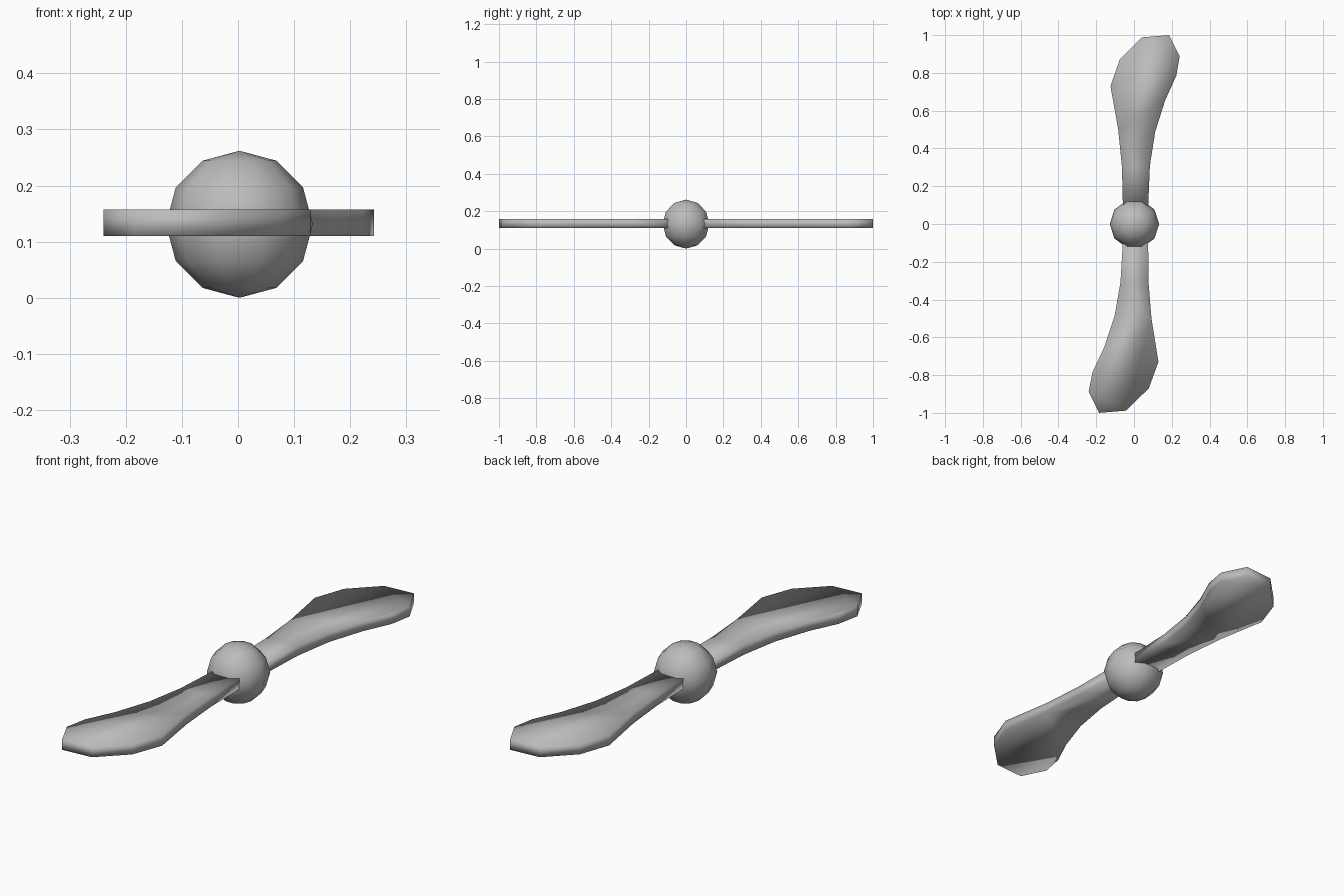
import bpy, bmesh, math
from mathutils import Matrix

cube = bpy.data.objects.get("Cube")
if cube:
    bpy.data.objects.remove(cube, do_unlink=True)

# One plain grey for everything
grey = bpy.data.materials.new("plain_grey")
grey.use_nodes = True
colour = (0.5, 0.5, 0.5, 1.0)
grey.diffuse_color = colour
bsdf = next(n for n in grey.node_tree.nodes if n.type == 'BSDF_PRINCIPLED')
bsdf.inputs["Base Color"].default_value = colour


def add_part(name, bm):
    """Turn a bmesh into a fully smooth-shaded object."""
    bmesh.ops.recalc_face_normals(bm, faces=bm.faces[:])
    for face in bm.faces:
        face.smooth = True
    mesh = bpy.data.meshes.new(name)
    bm.to_mesh(mesh)
    bm.free()
    mesh.materials.append(grey)
    obj = bpy.data.objects.new(name, mesh)
    bpy.context.collection.objects.link(obj)
    return obj


# Hub: low-poly ball with a corner column on the x axis
HUB_R = 0.131
bm = bmesh.new()
bmesh.ops.create_uvsphere(
    bm, u_segments=10, v_segments=6, radius=HUB_R,
    matrix=Matrix.Translation((0.0025, 0, HUB_R)) @ Matrix.Rotation(math.pi / 2, 4, 'Z'))
add_part("hub", bm)

# Blade outline seen from above, from the root round the tip and back
OUTLINE = [(0.067, -0.095), (0.07, -0.30), (0.088, -0.50), (0.127, -0.73),
           (0.077, -0.87), (-0.042, -0.988), (-0.185, -1.0), (-0.241, -0.888),
           (-0.222, -0.785), (-0.162, -0.655), (-0.108, -0.49),
           (-0.078, -0.31), (-0.067, -0.095)]
BOTTOM, THICKNESS = 0.11, 0.047


def add_blade(name, turn):
    """Slab blade; turn is 1 for the front, -1 for the half-turned back one."""
    bm = bmesh.new()
    # The roots sit a little towards +x, fading out at the tips
    verts = [bm.verts.new((turn * x + 0.009 * (1 - abs(y)), turn * y, BOTTOM))
             for x, y in OUTLINE]
    base = bm.faces.new(verts)
    top = bmesh.ops.extrude_face_region(bm, geom=[base], use_keep_orig=True)
    raised = [g for g in top["geom"] if isinstance(g, bmesh.types.BMVert)]
    bmesh.ops.translate(bm, verts=raised, vec=(0, 0, THICKNESS))
    return add_part(name, bm)


add_blade("front_blade", 1)
add_blade("back_blade", -1)
